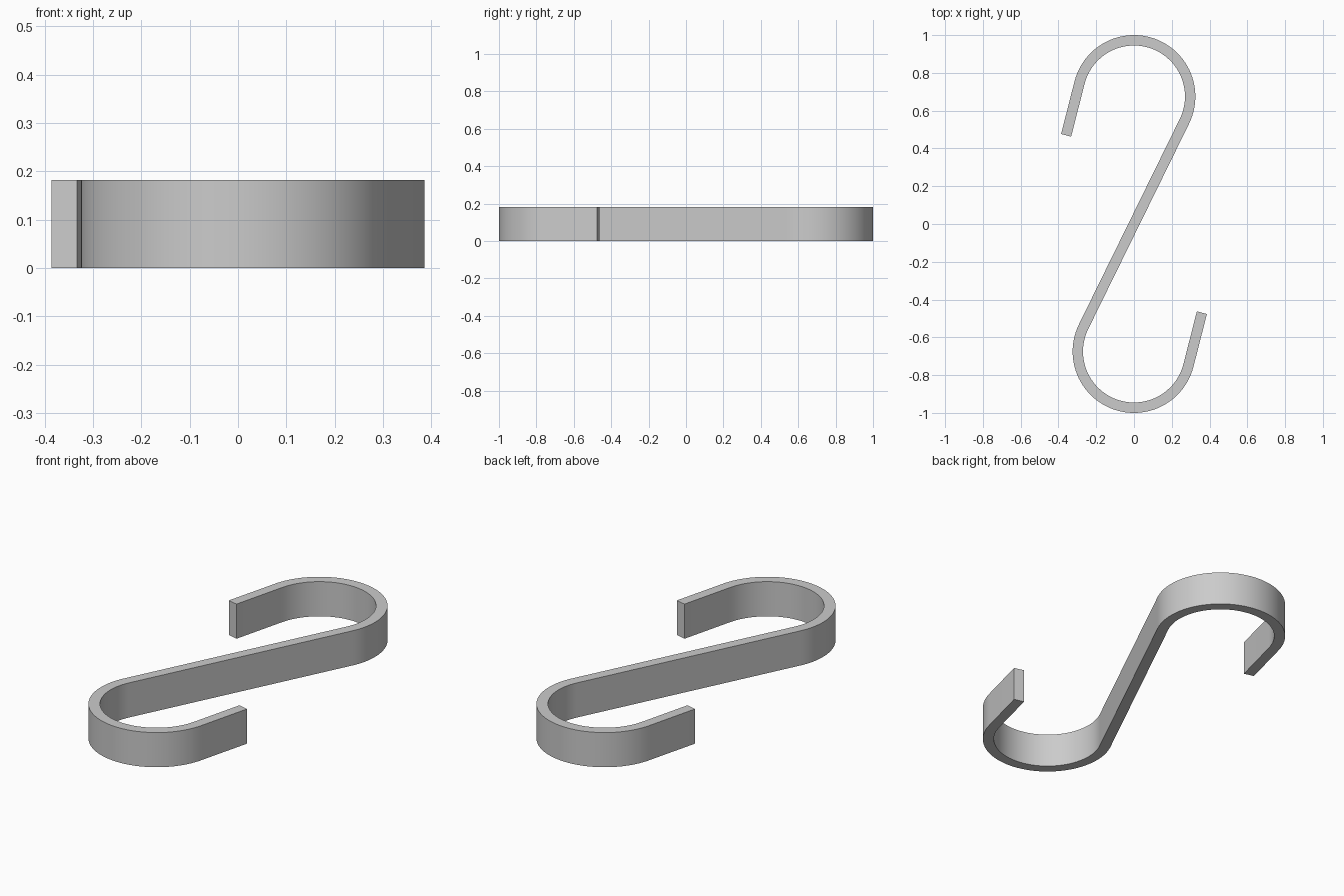
import bpy, bmesh
from math import sin, cos, asin, sqrt, radians, pi

if "Cube" in bpy.data.objects:
    bpy.data.objects.remove(bpy.data.objects["Cube"])

# Overall dimensions of the flat-strip hook
THICK, HEIGHT = 0.055, 0.182
CY, R = 0.675, 0.2975            # bend centre and centreline radius
LEG = 0.288                      # straight tip length
START, END = -asin(R / CY), radians(165.7)
STEPS = 48

# Upper half centreline as (point, right-hand normal): bend, then straight tip
half = []
for i in range(STEPS + 1):
    a = START + (END - START) * i / STEPS
    half.append(((R * cos(a), CY + R * sin(a)), (cos(a), sin(a))))
(px, py), (nx, ny) = half[-1]
half.append(((px - LEG * ny, py + LEG * nx), (nx, ny)))

# Lower half is the upper half turned 180 degrees; its normal keeps the same side
lower = [((-p[0], -p[1]), n) for p, n in reversed(half)]
path = lower + half

# Strip of quads along the centreline, extruded upward
bm = bmesh.new()
rows = []
for (x, y), (nx, ny) in path:
    h = THICK / 2
    rows.append([bm.verts.new((x + s * h * nx, y + s * h * ny, 0)) for s in (-1, 1)])
for a, b in zip(rows, rows[1:]):
    bm.faces.new((a[0], a[1], b[1], b[0]))
top = bmesh.ops.extrude_face_region(bm, geom=bm.faces[:], use_keep_orig=True)
verts = [v for v in top["geom"] if isinstance(v, bmesh.types.BMVert)]
bmesh.ops.translate(bm, verts=verts, vec=(0, 0, HEIGHT))
bmesh.ops.recalc_face_normals(bm, faces=bm.faces[:])

mesh = bpy.data.meshes.new("s_hook")
bm.to_mesh(mesh)
bm.free()
hook = bpy.data.objects.new("s_hook", mesh)
bpy.context.collection.objects.link(hook)

# Smooth bends with crisp rims and tips
bpy.context.view_layer.objects.active = hook
hook.select_set(True)
bpy.ops.object.shade_smooth_by_angle(angle=radians(30))
